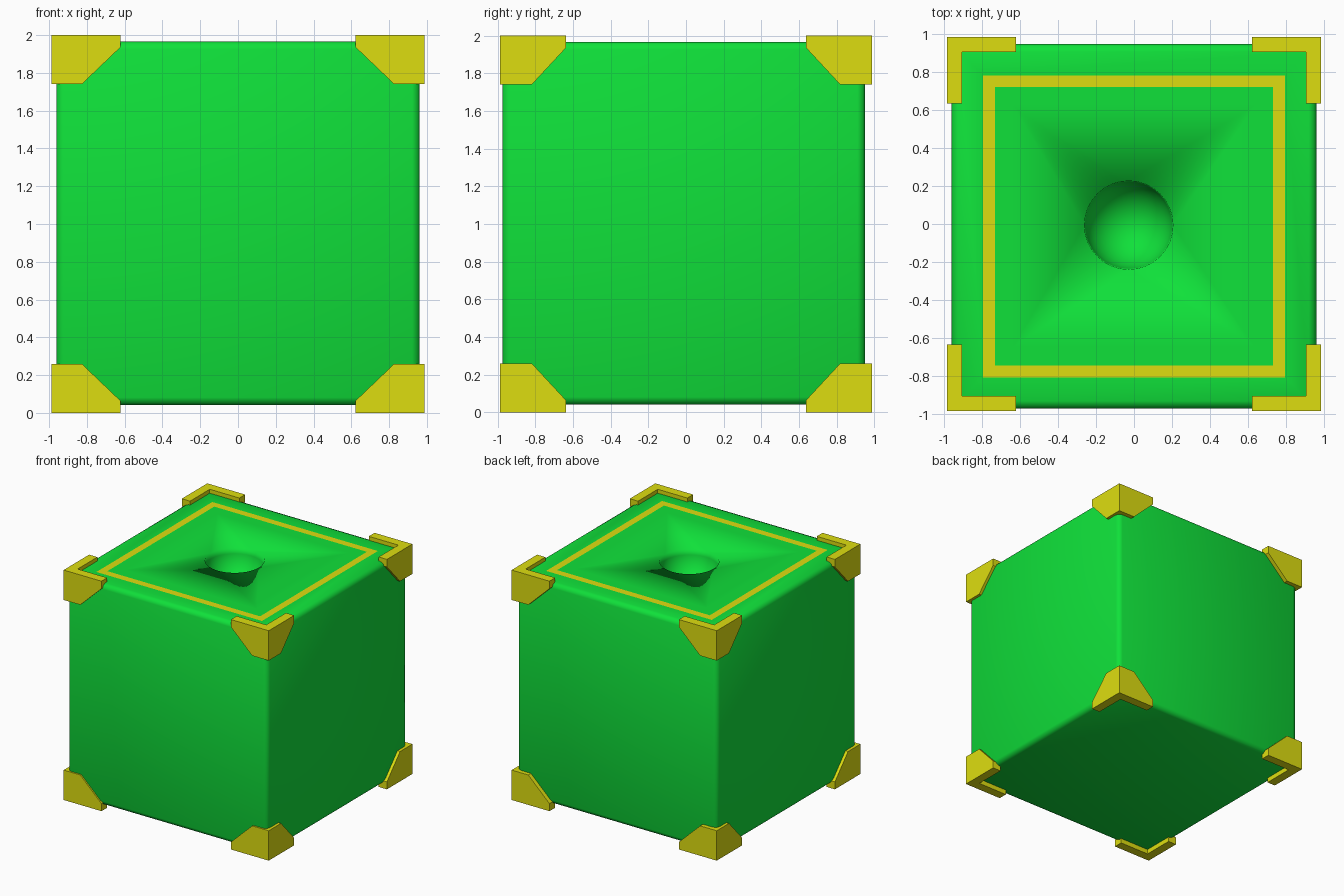
import bpy, bmesh, math
from mathutils import Matrix

if "Cube" in bpy.data.objects:
    bpy.data.objects.remove(bpy.data.objects["Cube"])


def material(name, rgb):
    m = bpy.data.materials.new(name)
    m.diffuse_color = (*rgb, 1)
    m.use_nodes = True
    m.node_tree.nodes["Principled BSDF"].inputs["Base Color"].default_value = m.diffuse_color
    return m


GREEN = material("bright_green", (0.005, 0.75, 0.042))
YELLOW = material("yellow", (0.73, 0.73, 0.005))


def finish(bm, name, mats):
    bmesh.ops.recalc_face_normals(bm, faces=bm.faces[:])
    me = bpy.data.meshes.new(name)
    bm.to_mesh(me)
    bm.free()
    for m in mats:
        me.materials.append(m)
    ob = bpy.data.objects.new(name, me)
    bpy.context.collection.objects.link(ob)
    return ob


# --- Block: softly bevelled cube, painted square ring and round hole on top ---
HALF, BEVEL, CY, CZ = 0.962, 0.04, -0.012, 1.004
bm = bmesh.new()
bmesh.ops.create_cube(bm, size=2 * HALF, matrix=Matrix.Translation((0, CY, CZ)))
bmesh.ops.bevel(bm, geom=bm.edges[:], offset=BEVEL, segments=2, profile=0.5,
                affect='EDGES')
top = max(bm.faces, key=lambda f: f.calc_center_median().z)
top_z = top.calc_center_median().z

# inset loops: ring outside, ring inside (yellow between them), hole surround
size = HALF - BEVEL
for target, mat in ((0.745, 0), (0.657, 1), (0.52, 0)):
    new = bmesh.ops.inset_individual(bm, faces=[top], thickness=size - target)
    for f in new["faces"]:
        if f is not top:
            f.material_index = mat
    size = target

# round bowl-shaped hole replacing the centre face
corners = sorted(top.verts, key=lambda v: math.atan2(v.co.y - CY, v.co.x) % math.tau)
bmesh.ops.delete(bm, geom=[top], context='FACES_ONLY')
N, ROWS, R, HX, HY, DEPTH = 32, 8, 0.234, -0.028, -0.006, 0.25
rows = []
for j in range(ROWS):
    a = j / ROWS * math.pi / 2
    rows.append([bm.verts.new((HX + R * math.cos(a) * math.cos(i / N * math.tau),
                               HY + R * math.cos(a) * math.sin(i / N * math.tau),
                               top_z - DEPTH * math.sin(a))) for i in range(N)])
bottom = bm.verts.new((HX, HY, top_z - DEPTH))
for i in range(N):
    k, q = (i + 1) % N, i * 4 // N
    bm.faces.new((rows[0][i], corners[q], rows[0][k]))
    if k * 4 // N != q:
        bm.faces.new((rows[0][k], corners[q], corners[(q + 1) % 4]))
    for a, b in zip(rows, rows[1:]):
        bm.faces.new((a[i], a[k], b[k], b[i]))
    bm.faces.new((rows[-1][i], rows[-1][k], bottom))
for f in bm.faces:
    f.smooth = True
finish(bm, "block", [GREEN, YELLOW])

# --- Corner brackets: two clipped plates in an L, mirrored to all eight corners ---
OUT, IN = 0.987, 0.908
bm = bmesh.new()


def plate(outer, long, short, place):
    profile = [(outer, 2), (long, 2), (long, 1.935), (short, 1.74), (outer, 1.74)]
    loops = [[bm.verts.new(place(u, d, z)) for u, z in profile] for d in (IN, OUT)]
    bm.faces.new(loops[0])
    bm.faces.new(loops[1])
    for i in range(5):
        k = (i + 1) % 5
        bm.faces.new((loops[0][i], loops[0][k], loops[1][k], loops[1][i]))


plate(OUT, 0.623, 0.827, lambda u, d, z: (u, d, z - 1))
plate(IN, 0.637, 0.818, lambda u, d, z: (d, u, z - 1))
brackets = finish(bm, "corner_brackets", [YELLOW])
brackets.location.z = 1
mirror = brackets.modifiers.new("mirror", 'MIRROR')
mirror.use_axis = (True, True, True)
mirror.use_mirror_merge = False
